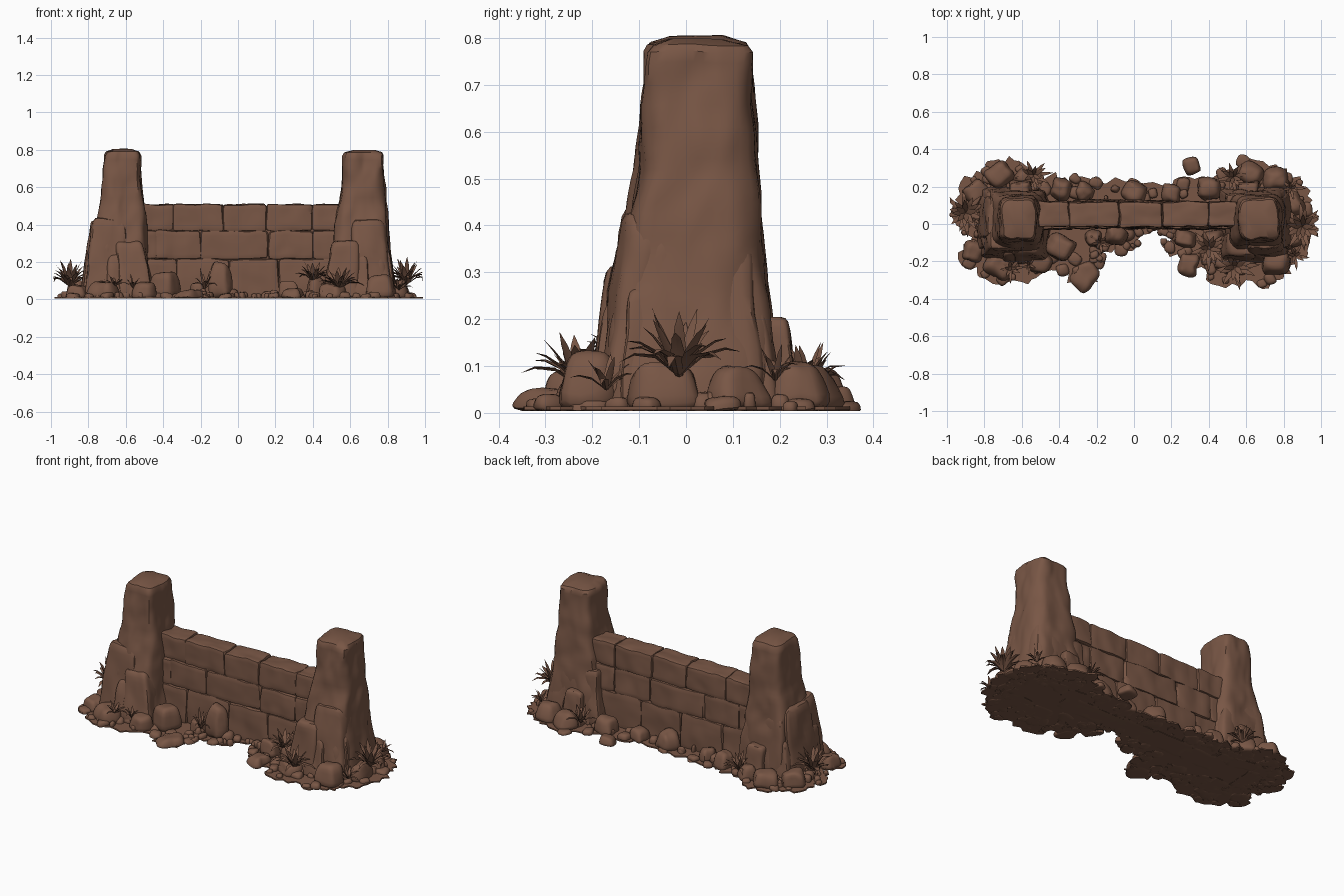
import bpy, bmesh, math, random
from mathutils import Vector, Matrix, noise

if "Cube" in bpy.data.objects:
    bpy.data.objects.remove(bpy.data.objects["Cube"])

random.seed(7)
brown = bpy.data.materials.new("brown_stone")
brown.diffuse_color = (0.19, 0.094, 0.06, 1)
brown.use_nodes = True
brown.node_tree.nodes["Principled BSDF"].inputs["Base Color"].default_value = brown.diffuse_color


def finish(name, bm, angle=35):
    bmesh.ops.recalc_face_normals(bm, faces=bm.faces[:])
    me = bpy.data.meshes.new(name)
    bm.to_mesh(me)
    bm.free()
    ob = bpy.data.objects.new(name, me)
    bpy.context.collection.objects.link(ob)
    me.materials.append(brown)
    bpy.ops.object.select_all(action='DESELECT')
    ob.select_set(True)
    bpy.context.view_layer.objects.active = ob
    bpy.ops.object.shade_smooth_by_angle(angle=math.radians(angle))
    return ob


def chisel(p, rough, seed):
    """Weathered stone offset: soft waves plus creased facets."""
    q = Vector((p.x * 11, p.y * 11, p.z * 6)) + Vector((seed, seed * 1.7, seed * .6))
    crease = noise.voronoi(q * .9)[0][0] - .45
    return (noise.noise_vector(q) + noise.noise_vector(q * 2.3) * .4) * rough \
        + Vector((p.x, p.y, 0)).normalized() * crease * rough * 1.3


def add_rock(bm, x, y, z, sx, sy, h, taper=.2, turn=0, rough=.008, power=5, cuts=5, lean=(0, 0)):
    """Rounded, tapered, chiselled box standing at (x, y, z)."""
    seed = random.uniform(0, 50)
    box = bmesh.new()
    bmesh.ops.create_cube(box, size=2)
    bmesh.ops.subdivide_edges(box, edges=box.edges[:], cuts=cuts, use_grid_fill=True)
    box.verts.index_update()
    rot = Matrix.Rotation(turn, 3, 'Z')
    made = []
    for v in box.verts:
        p = v.co / sum(abs(c) ** power for c in v.co) ** (1 / power)
        t = (p.z + 1) / 2
        s = 1 - taper * t
        q = Vector((p.x * s * sx / 2, p.y * s * sy / 2, t * h))
        q = rot @ (q + chisel(q, rough, seed)) + Vector((x + lean[0] * t, y + lean[1] * t, z))
        q.z = max(q.z, .004)
        made.append(bm.verts.new(q))
    for f in box.faces:
        bm.faces.new([made[v.index] for v in f.verts])
    box.free()


def loft_pillar(name, rows, seed):
    """Squarish pillar lofted through rows of (z, x0, x1, y0, y1)."""
    bm = bmesh.new()
    n, rings = 56, []
    levels = []
    for a, b in zip(rows, rows[1:]):
        k = max(1, round((b[0] - a[0]) / .022))
        levels += [[a[j] + (b[j] - a[j]) * i / k for j in range(5)] for i in range(k)]
    levels.append(rows[-1])
    for z, x0, x1, y0, y1 in levels:
        ring = []
        for i in range(n):
            a = math.tau * i / n
            c, s = math.cos(a), math.sin(a)
            k = (abs(c) ** 5 + abs(s) ** 5) ** -.2
            p = Vector((c * k * (x1 - x0) / 2, s * k * (y1 - y0) / 2, z))
            d = chisel(p, .012, seed)
            d.z *= .3
            p += d + Vector(((x0 + x1) / 2, (y0 + y1) / 2, 0))
            p.z = max(p.z, .004)
            ring.append(bm.verts.new(p))
        rings.append(ring)
    for r, q in zip(rings, rings[1:]):
        for i in range(n):
            bm.faces.new((r[i], r[(i + 1) % n], q[(i + 1) % n], q[i]))
    bm.faces.new(rings[0])
    bm.faces.new(rings[-1])
    finish(name, bm)


def plant(name, x, y, z, reach, height, count):
    """Rosette of pointed blades, some upright and some spreading."""
    bm = bmesh.new()
    for i in range(count):
        a = math.tau * i * .382 + random.uniform(-.2, .2)
        lift = (i + .5) / count
        out = reach * (1.15 - .75 * lift) * random.uniform(.85, 1.05)
        d, side = Vector((math.cos(a), math.sin(a), 0)), Vector((-math.sin(a), math.cos(a), 0))
        up, w, prev = Vector((0, 0, 1)), reach * .11, None
        for t, ws in ((0, .6), (.4, 1), (.75, .65), (1, .03)):
            rise = lift * t + .3 * math.sin(math.pi * t * .9) * (1 - lift)
            p = Vector((x, y, z)) + d * out * t + up * height * rise
            p.x = max(-.985, min(.985, p.x))
            sec = [bm.verts.new(p + o) for o in
                   (side * w * ws, up * w * ws * .15, -side * w * ws, -up * w * ws * .4)]
            if prev:
                for j in range(4):
                    bm.faces.new((prev[j], prev[(j + 1) % 4], sec[(j + 1) % 4], sec[j]))
            else:
                bm.faces.new(sec)
            prev = sec
        bm.faces.new(prev)
    finish(name, bm, 30)


# ragged ground slab
outline = [(-.98, .06), (-.93, .1), (-.93, .22), (-.8, .27), (-.75, .34), (-.64, .34), (-.57, .27), (-.45, .26),
           (-.35, .23), (-.2, .23), (0, .23), (.2, .2), (.3, .25), (.4, .24), (.5, .29), (.62, .35), (.76, .32),
           (.86, .25), (.92, .2), (.93, .1), (.99, .04), (.94, -.1), (.92, -.18), (.84, -.22), (.8, -.29),
           (.72, -.345), (.6, -.3), (.45, -.33), (.36, -.23), (.26, -.19), (.15, -.12), (.2, -.05), (.1, -.02),
           (.02, -.12), (-.1, -.13), (-.2, -.16), (-.2, -.22), (-.19, -.31), (-.3, -.33), (-.38, -.26), (-.5, -.27),
           (-.6, -.31), (-.8, -.29), (-.84, -.23), (-.94, -.19), (-.87, -.1), (-.92, -.02)]
rim = []
for i, a in enumerate(outline):
    a, b = Vector(a), Vector(outline[(i + 1) % len(outline)])
    nrm = Vector((a.y - b.y, b.x - a.x)).normalized()
    for k in range(4):
        rim.append(a.lerp(b, k / 4) - nrm * (random.uniform(-.03, .025) if k else 0))
bm = bmesh.new()
low, high = ([bm.verts.new((p.x, p.y, z)) for p in rim] for z in (.006, .014))
bm.faces.new(low)
bm.faces.new(high)
for i in range(len(rim)):
    j = (i + 1) % len(rim)
    bm.faces.new((low[i], low[j], high[j], high[i]))
bmesh.ops.triangulate(bm, faces=bm.faces[:])
finish("ground_slab", bm)

# wall courses: (bottom, top, thickness, joints)
courses = [(0, .215, .15, (-.55, -.33, -.05, .22, .55)),
           (.215, .365, .145, (-.55, -.44, -.2, .16, .4, .58)),
           (.365, .505, .135, (-.56, -.35, -.08, .15, .4, .6))]
bm = bmesh.new()
for z0, z1, depth, joints in courses:
    for a, b in zip(joints, joints[1:]):
        add_rock(bm, (a + b) / 2, .05 + random.uniform(-.004, .004), z0, b - a + .005, depth, z1 - z0 + .003,
                 taper=.015, rough=.008, power=16, cuts=10)
finish("wall_blocks", bm, 40)
bm = bmesh.new()
add_rock(bm, 0, .05, 0, 1.1, .11, .48, taper=0, rough=0, power=40, cuts=2)
finish("wall_core", bm)

# pillars with layered slabs leaning on their feet
loft_pillar("left_pillar", [(.005, -.81, -.45, -.18, .19), (.2, -.785, -.475, -.155, .18), (.4, -.76, -.495, -.125, .16),
                            (.52, -.735, -.505, -.1, .15), (.77, -.715, -.525, -.085, .14),
                            (.79, -.705, -.535, -.075, .13), (.803, -.665, -.575, -.035, .08)], 3)
loft_pillar("right_pillar", [(.005, .47, .85, -.18, .19), (.2, .495, .82, -.155, .18), (.4, .52, .8, -.125, .16),
                             (.52, .545, .785, -.1, .15), (.77, .57, .775, -.085, .14),
                             (.785, .58, .765, -.075, .13), (.798, .62, .725, -.035, .08)], 11)
for s, side in ((-1, "left"), (1, "right")):
    bm = bmesh.new()
    for x, y, w, d, h, lx, ly in ((.71, -.12, .22, .14, .43, -.02, .04), (.55, -.135, .19, .15, .31, .03, .03),
                                  (.63, -.15, .16, .12, .24, 0, .03), (.77, .03, .14, .26, .42, -.04, 0),
                                  (.79, -.07, .11, .15, .27, -.03, .01), (.66, .14, .26, .11, .38, -.01, -.03),
                                  (.76, .14, .13, .11, .25, -.03, -.02), (.53, .13, .14, .12, .33, .02, -.02),
                                  (.61, .195, .13, .08, .2, 0, -.01)):
        add_rock(bm, s * x, y, 0, w, d, h, taper=.2, turn=random.uniform(-.08, .08), rough=.011, power=8, cuts=9,
                 lean=(s * lx, ly))
    finish(side + "_pillar_slabs", bm)

# boulders: (x, y, width, depth, height)
boulders = [(-.39, -.12, .16, .15, .15), (-.1, -.06, .13, .12, .2), (-.26, -.28, .17, .13, .05),
            (.29, -.22, .13, .14, .06), (.31, .31, .1, .09, .05), (.62, .27, .15, .12, .1), (-.72, .26, .15, .14, .1),
            (0, .17, .14, .12, .11), (-.27, .17, .11, .1, .08), (-.39, .19, .12, .12, .1), (-.58, .24, .11, .1, .09),
            (.85, .11, .12, .14, .1), (.86, -.05, .1, .16, .1), (.76, -.2, .17, .15, .13), (-.84, .17, .14, .14, .1),
            (-.86, -.15, .13, .12, .08), (-.72, -.22, .16, .14, .1), (-.5, -.21, .14, .12, .09),
            (.5, -.21, .15, .13, .08), (.28, -.08, .12, .1, .1), (.42, -.09, .13, .12, .12), (.2, .16, .12, .1, .07),
            (.4, .19, .14, .12, .1), (.76, .24, .14, .13, .11), (-.22, -.08, .1, .1, .09)]
bm = bmesh.new()
for b in boulders:
    add_rock(bm, b[0], b[1], 0, *b[2:], taper=.3, turn=random.uniform(-.8, .8), rough=.014, power=3.6)
finish("boulders", bm, 45)

# flat pebbles over the rim and inside it
bm = bmesh.new()
for i in range(230):
    px, py = random.choice(rim)
    cx = max(-.68, min(.68, px))
    t = random.uniform(.03, .5)
    r = random.uniform(.025, .08)
    add_rock(bm, px + (cx - px) * t, py + (.05 - py) * t, 0, r, r * random.uniform(.7, 1.1),
             random.uniform(.02, .035) + .05 * t, turn=random.uniform(0, 3), rough=.009, power=3, cuts=3)
finish("pebbles", bm, 45)

# plants
for i, p in enumerate([(.9, -.015, .08, .135, .15, 24), (-.9, .06, .07, .135, .15, 24), (.54, -.23, .06, .13, .12, 20),
                       (.4, -.13, .1, .12, .11, 18), (-.54, .26, .05, .1, .11, 16), (.53, .25, .05, .1, .11, 16),
                       (-.18, -.1, .05, .07, .13, 10), (-.66, -.24, .07, .08, .07, 10), (.86, -.17, .05, .08, .08, 10),
                       (.84, .19, .07, .07, .08, 9), (-.56, -.22, .06, .06, .08, 8)]):
    plant(f"plant_{i + 1}", *p)
